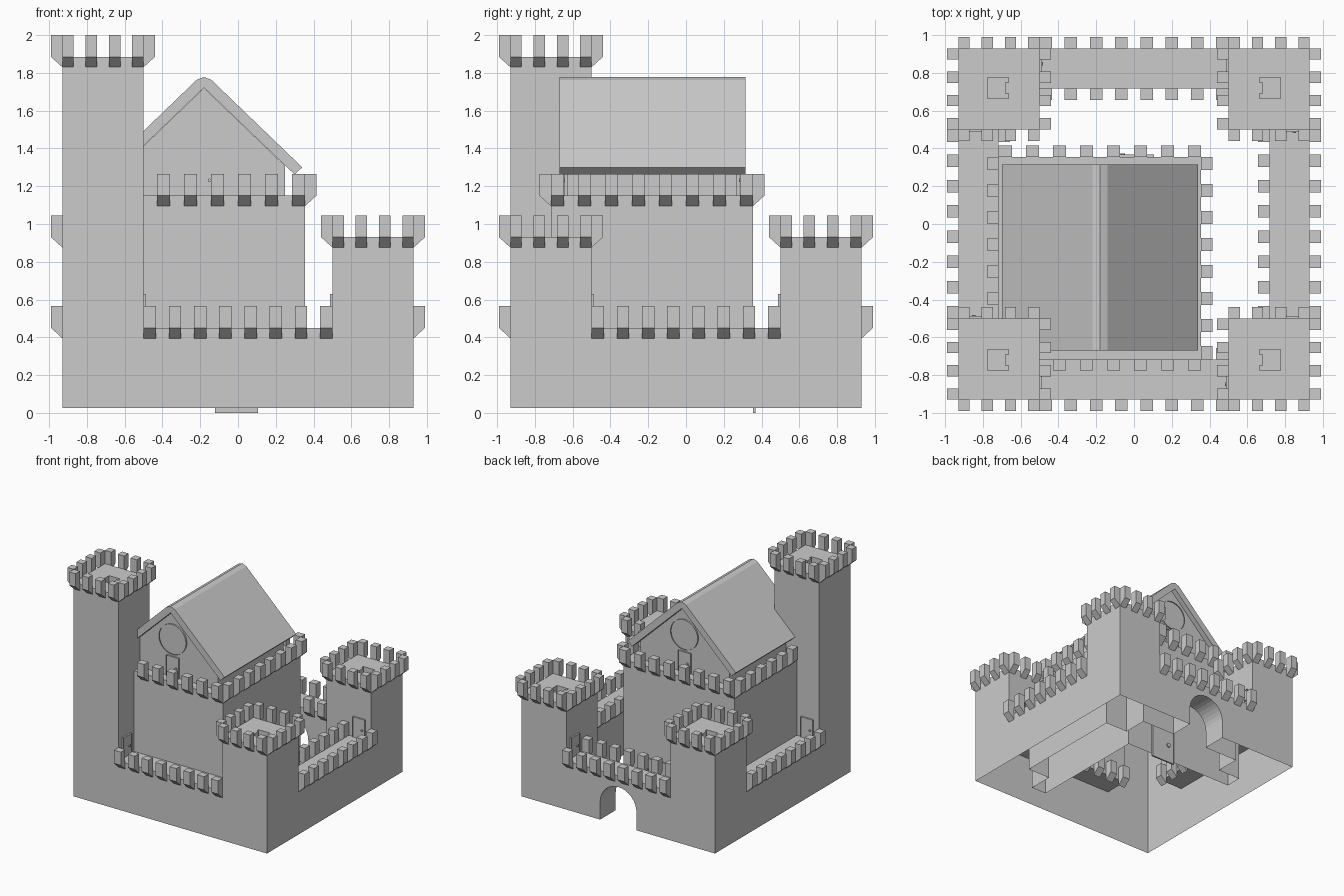
import bpy, bmesh, math
from mathutils import Vector

if "Cube" in bpy.data.objects:
    bpy.data.objects.remove(bpy.data.objects["Cube"])

BASE, WALL, TOWER, KEEP, TALL = 0.025, 0.45, 0.93, 1.15, 1.885
OUT, INN, TOW, KX = 0.93, 0.716, 0.5, 0.355
RX = -0.18  # ridge / gable centre


def finish(name, bm):
    bmesh.ops.recalc_face_normals(bm, faces=bm.faces)
    me = bpy.data.meshes.new(name)
    bm.to_mesh(me)
    bm.free()
    ob = bpy.data.objects.new(name, me)
    bpy.context.collection.objects.link(ob)
    return ob


def prism(bm, pts, vec):
    """Closed solid: polygon pts swept along vec."""
    vec = Vector(vec)
    a = [bm.verts.new(p) for p in pts]
    b = [bm.verts.new(Vector(p) + vec) for p in pts]
    bm.faces.new(a)
    end = bm.faces.new(b[::-1])
    for i in range(len(a)):
        j = (i + 1) % len(a)
        bm.faces.new((a[i], b[i], b[j], a[j]))
    return end


def box(bm, x0, x1, y0, y1, z0, z1):
    prism(bm, [(x0, y0, z0), (x1, y0, z0), (x1, y1, z0), (x0, y1, z0)], (0, 0, z1 - z0))


# Castle body: towers, walls and keep as one merged solid
def height(x, y):
    h = 0
    if max(abs(x), abs(y)) > INN:
        h = WALL
    if -INN < x < KX and -INN < y < KX:
        h = KEEP
    if abs(x) > TOW and abs(y) > TOW:
        h = TALL if x < 0 and y < 0 else TOWER
    return h


gl = [-OUT, -INN, -TOW, KX, TOW, INN, OUT]
gz = [BASE, WALL, TOWER, KEEP, TALL]
grids = (gl, gl, gz)


def solid(c):
    if any(not 0 <= c[a] < len(grids[a]) - 1 for a in range(3)):
        return False
    m = [(grids[a][c[a]] + grids[a][c[a] + 1]) / 2 for a in range(3)]
    return m[2] < height(m[0], m[1])


bm = bmesh.new()
for i in range(6):
    for j in range(6):
        for k in range(4):
            if not solid((i, j, k)):
                continue
            for a in range(3):
                for s in (0, 1):
                    n = [i, j, k]
                    n[a] += 2 * s - 1
                    if solid(n):
                        continue
                    vs = []
                    for u, v in ((0, 0), (1, 0), (1, 1), (0, 1)):
                        c = [i, j, k]
                        c[a] += s
                        c[(a + 1) % 3] += u
                        c[(a + 2) % 3] += v
                        vs.append(bm.verts.new([grids[q][c[q]] for q in range(3)]))
                    bm.faces.new(vs)
bmesh.ops.remove_doubles(bm, verts=bm.verts, dist=1e-4)
body = finish("castle_body", bm)

# Cutters: gate arch in the back wall and hatch recesses in the tower floors
bm = bmesh.new()
R = 0.175
arch = [(-R, 0.65, -0.1), (R, 0.65, -0.1)]
arch += [(R * math.cos(t * math.pi / 16), 0.65, 0.18 + R * math.sin(t * math.pi / 16)) for t in range(17)]
prism(bm, arch, (0, 0.4, 0))
for sx in (-1, 1):
    for sy in (-1, 1):
        f = TALL if sx + sy == -2 else TOWER
        box(bm, sx * 0.72 - 0.055, sx * 0.72 + 0.055, sy * 0.72 - 0.055, sy * 0.72 + 0.055, f - 0.08, f + 0.05)
cutter = finish("gate_cutter", bm)
cutter.hide_render = True
mod = body.modifiers.new("cut", 'BOOLEAN')
mod.operation, mod.solver, mod.object = 'DIFFERENCE', 'EXACT', cutter
bpy.context.view_layer.objects.active = body
bpy.ops.object.modifier_apply(modifier="cut")
bpy.data.objects.remove(cutter)

# Open the underside and merge flat faces
bm = bmesh.new()
bm.from_mesh(body.data)
low = [f for f in bm.faces if f.normal.z < -0.9 and f.calc_center_median().z < 0.05]
bmesh.ops.delete(bm, geom=low, context='FACES')
bmesh.ops.dissolve_limit(bm, angle_limit=0.01, verts=bm.verts, edges=bm.edges)
bm.to_mesh(body.data)
bm.free()


# Battlements: rows of corbelled merlons
def merlon_row(bm, a, b, d, f, n, w):
    a, b, d = Vector((*a, 0)), Vector((*b, 0)), Vector((*d, 0))
    t = (b - a).normalized()
    step = ((b - a).length - w) / (n - 1)
    for i in range(n):
        p = a + t * step * i
        prof = [(0, f - 0.055), (0.06, f), (0.06, f + 0.115), (0, f + 0.115)]
        prism(bm, [p + d * o + Vector((0, 0, z)) for o, z in prof], t * w)


def battlement(name, x0, x1, y0, y1, f, n, w):
    bm = bmesh.new()
    merlon_row(bm, (x0, y0), (x1, y0), (0, -1), f, n, w)
    merlon_row(bm, (x0, y1), (x1, y1), (0, 1), f, n, w)
    merlon_row(bm, (x0, y0), (x0, y1), (-1, 0), f, n, w)
    merlon_row(bm, (x1, y0), (x1, y1), (1, 0), f, n, w)
    finish(name, bm)


for sx in (-1, 1):
    for sy in (-1, 1):
        xs, ys = sorted((sx * TOW, sx * OUT)), sorted((sy * TOW, sy * OUT))
        f = TALL if sx + sy == -2 else TOWER
        battlement("tower_battlement", *xs, *ys, f, 4, 0.06)
battlement("keep_battlement", -INN, KX, -INN, KX, KEEP, 8, 0.069)
bm = bmesh.new()
for s in (-1, 1):
    for o, d in ((OUT, s), (INN, -s)):
        merlon_row(bm, (-TOW, s * o), (TOW, s * o), (0, d), WALL, 8, 0.066)
        merlon_row(bm, (s * o, -TOW), (s * o, TOW), (d, 0), WALL, 8, 0.066)
finish("wall_battlement", bm)

# Gable block under the roof
bm = bmesh.new()
prof = [(-0.43, KEEP), (0.43, KEEP), (0.43, 1.307), (0, 1.72), (-0.43, 1.307)]
prism(bm, [(RX + x, -0.63, z) for x, z in prof], (0, 0.90, 0))
finish("gable", bm)

# Roof slab with softened ridge
half = [(0.04, 1.762), (0.52, 1.30), (0.48, 1.262)]
prof = [(0, 1.778)] + half + [(0, 1.722)] + [(-x, z) for x, z in half[::-1]]
bm = bmesh.new()
prism(bm, [(RX + x, -0.67, z) for x, z in prof], (0, 0.985, 0))
finish("roof", bm)


# Doors: framed panel with a recessed face and a knob
def door(name, p, d, w, h, t=0.014):
    p, d = Vector(p), Vector(d)
    side = Vector((-d.y, d.x, 0))
    up = Vector((0, 0, h))
    a, b = p - side * w / 2, p + side * w / 2
    bm = bmesh.new()
    end = prism(bm, [a, b, b + up, a + up], d * t)
    bmesh.ops.inset_region(bm, faces=[end], thickness=w * 0.1)
    bmesh.ops.translate(bm, verts=end.verts, vec=d * -t * 0.5)
    k = p + side * w * 0.25 + up * 0.45 + d * t * 0.5
    r = w * 0.08
    prism(bm, [k + side * r * math.cos(q * math.pi / 4) + Vector((0, 0, r * math.sin(q * math.pi / 4)))
               for q in range(8)], d * 0.012)
    finish(name, bm)


for sx in (-1, 1):
    for sy in (-1, 1):
        door("tower_door", (sx * TOW, sy * 0.82, WALL), (-sx, 0, 0), 0.115, 0.18)
        door("tower_door", (sx * 0.82, sy * TOW, WALL), (0, -sy, 0), 0.115, 0.18)
door("keep_door", (-0.008, KX, 0), (0, 1, 0), 0.23, 0.36)

# Gable doors and round windows at both ends
for y, d in ((-0.63, -1), (0.27, 1)):
    door("gable_door", (RX, y, KEEP), (0, d, 0), 0.12, 0.18)
    bm = bmesh.new()
    ring = [(RX + 0.13 * math.cos(q * math.pi / 16), y, 1.48 + 0.13 * math.sin(q * math.pi / 16)) for q in range(32)]
    end = prism(bm, ring, (0, d * 0.014, 0))
    bmesh.ops.inset_region(bm, faces=[end], thickness=0.014)
    bmesh.ops.translate(bm, verts=end.verts, vec=(0, -d * 0.008, 0))
    finish("round_window", bm)

# Ladder blocks in the hatches
bm = bmesh.new()
for sx in (-1, 1):
    for sy in (-1, 1):
        f = TALL if sx + sy == -2 else TOWER
        xs = sorted((sx * 0.665, sx * 0.682))
        box(bm, *xs, sy * 0.72 - 0.028, sy * 0.72 + 0.028, f - 0.08, f)
finish("hatch_ladder", bm)
